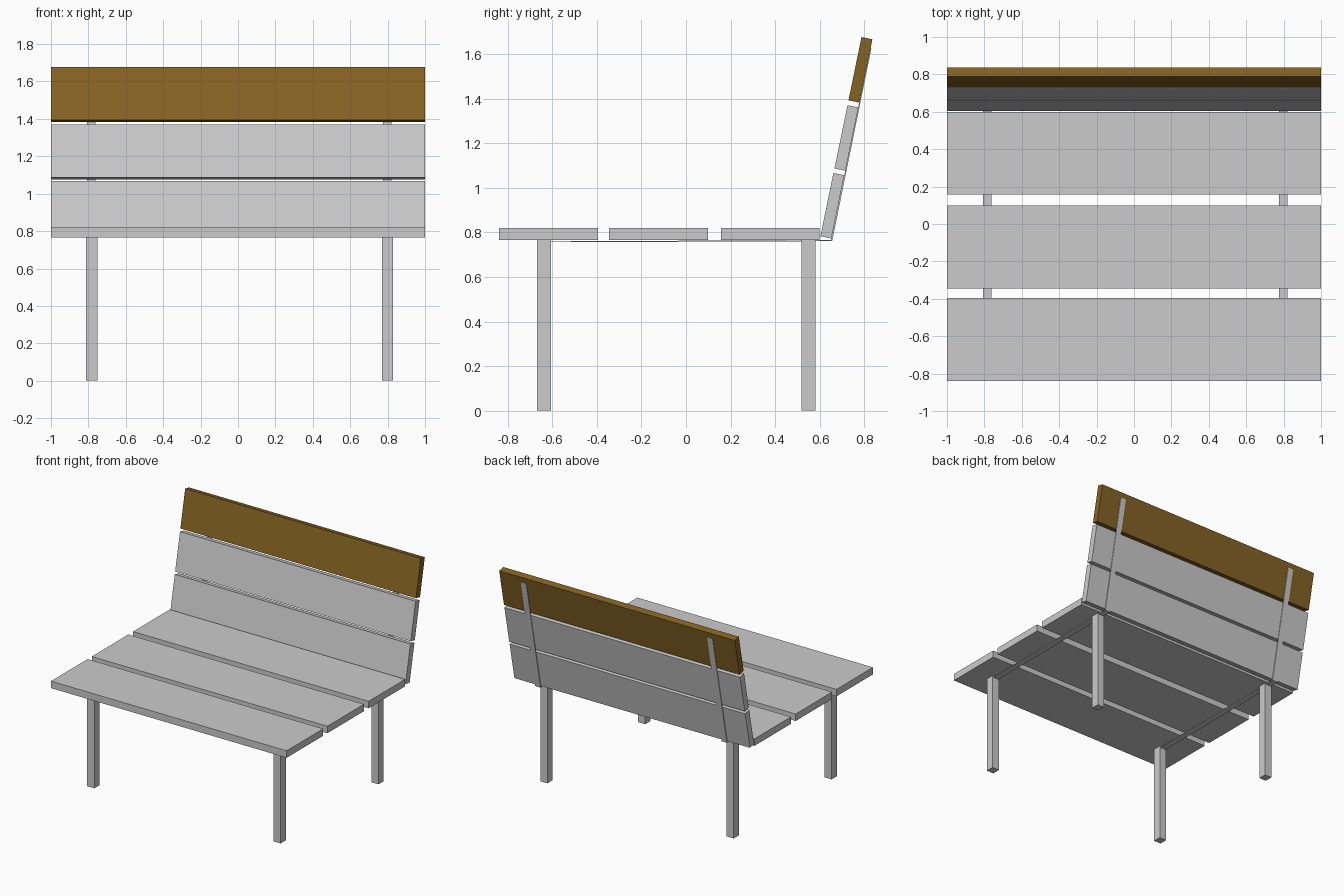
import bpy, bmesh
from math import radians
from mathutils import Vector

if "Cube" in bpy.data.objects:
    bpy.data.objects.remove(bpy.data.objects["Cube"])


def box(name, center, size, tilt=0.0):
    """Box with the given centre and size, leaned back about x by tilt degrees."""
    bm = bmesh.new()
    bmesh.ops.create_cube(bm, size=1)
    bmesh.ops.scale(bm, vec=size, verts=bm.verts)
    mesh = bpy.data.meshes.new(name)
    bm.to_mesh(mesh)
    bm.free()
    ob = bpy.data.objects.new(name, mesh)
    ob.location = center
    ob.rotation_euler.x = radians(-tilt)
    bpy.context.collection.objects.link(ob)
    return ob


def strap(name, x, width, profile):
    """Thin bent bar: a closed (y, z) profile extruded along x."""
    bm = bmesh.new()
    face = bm.faces.new([bm.verts.new((x - width / 2, y, z)) for y, z in profile])
    new = bmesh.ops.extrude_face_region(bm, geom=[face])["geom"]
    bmesh.ops.translate(bm, vec=Vector((width, 0, 0)),
                        verts=[g for g in new if isinstance(g, bmesh.types.BMVert)])
    bmesh.ops.recalc_face_normals(bm, faces=bm.faces)
    mesh = bpy.data.meshes.new(name)
    bm.to_mesh(mesh)
    bm.free()
    bpy.context.collection.objects.link(bpy.data.objects.new(name, mesh))


# Seat slats
for i, y in enumerate((-0.617, -0.123, 0.378)):
    box(f"seat_slat_{i + 1}", (0, y, 0.794), (2, 0.443, 0.054))

# Backrest slats, leaning back
for i, (y, z) in enumerate(((0.657, 0.920), (0.720, 1.224), (0.783, 1.530))):
    slat = box(f"back_slat_{i + 1}", (0, y, z), (2, 0.05, 0.29), 11.6)

# Brown top slat
brown = bpy.data.materials.new("brown_wood")
brown.diffuse_color = (0.24, 0.125, 0.017, 1)
brown.use_nodes = True
brown.node_tree.nodes["Principled BSDF"].inputs["Base Color"].default_value = brown.diffuse_color
slat.data.materials.append(brown)

# Thin support straps under the seat and up the rear of the backrest
profile = [(-0.64, 0.756), (0.656, 0.761), (0.832, 1.626),
           (0.827, 1.627), (0.651, 0.766), (-0.64, 0.760)]

# Legs and straps on each side
for side, x_leg, x_strap in (("left", -0.782, -0.784), ("right", 0.800, 0.798)):
    for end, y in (("front", -0.637), ("back", 0.550)):
        box(f"{end}_{side}_leg", (x_leg, y, 0.3835), (0.06, 0.063, 0.767))
    strap(f"{side}_strap", x_strap, 0.046, profile)
